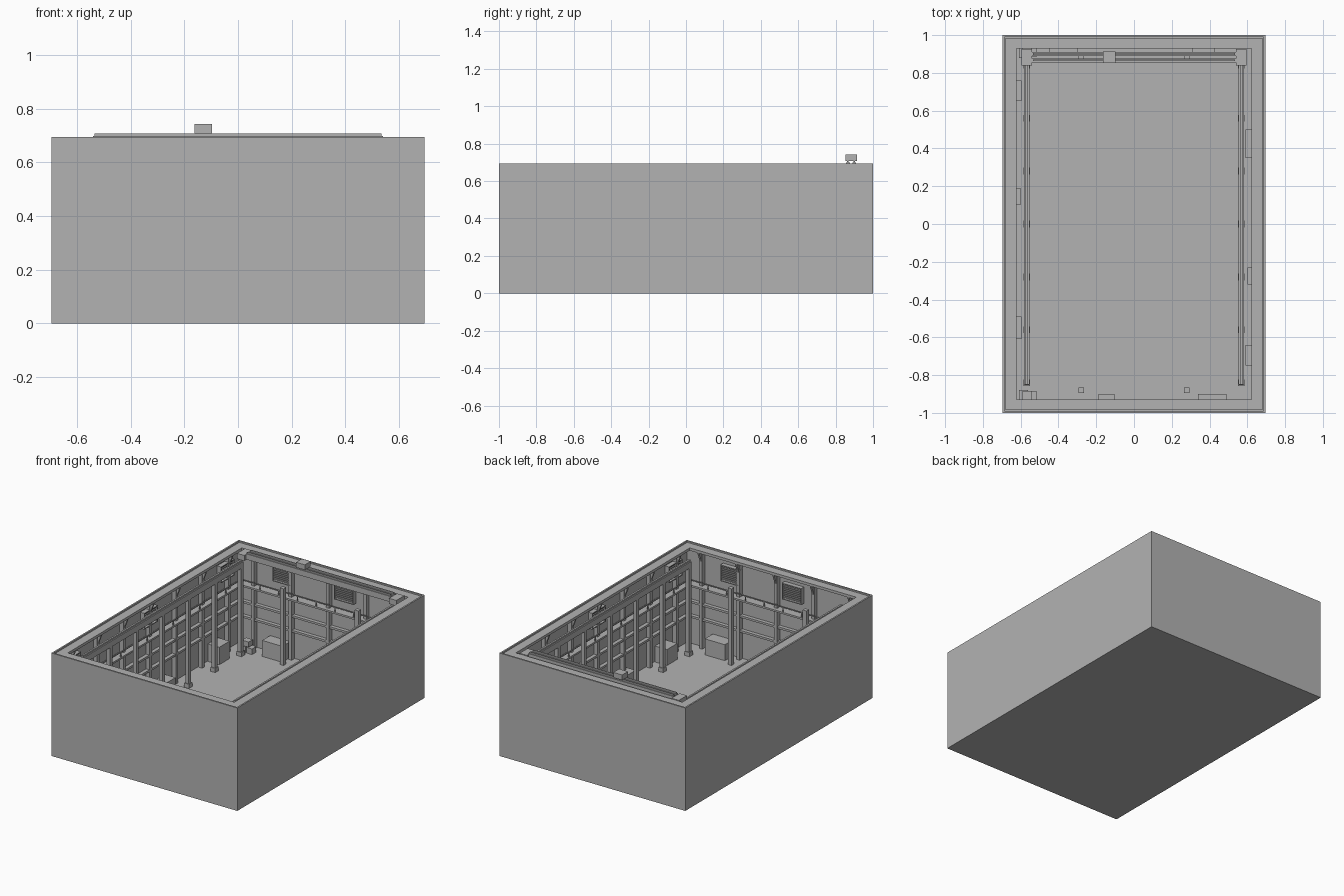
import bpy, bmesh
from mathutils import Matrix, Vector

old = bpy.data.objects.get("Cube")
if old:
    bpy.data.objects.remove(old, do_unlink=True)

grey = bpy.data.materials.new("plain_grey")
grey.use_nodes = True
COLOUR = (0.45, 0.45, 0.45, 1)
grey.diffuse_color = COLOUR
grey.node_tree.nodes["Principled BSDF"].inputs["Base Color"].default_value = COLOUR

HX, HY, TOP, FLOOR = 0.695, 1.0, 0.695, 0.012
WX, WY = 0.68, 0.985      # inner wall faces
LX, LY = 0.622, 0.928     # inner edge of the ledges
BAY = 0.28


def finish(name, bm):
    me = bpy.data.meshes.new(name)
    bmesh.ops.recalc_face_normals(bm, faces=bm.faces)
    bm.to_mesh(me)
    bm.free()
    me.materials.append(grey)
    ob = bpy.data.objects.new(name, me)
    bpy.context.collection.objects.link(ob)
    return ob


def add_box(bm, x0, x1, y0, y1, z0, z1):
    size = Matrix.Diagonal((abs(x1 - x0), abs(y1 - y0), z1 - z0, 1))
    mid = Matrix.Translation(((x0 + x1) / 2, (y0 + y1) / 2, (z0 + z1) / 2))
    return bmesh.ops.create_cube(bm, size=1, matrix=mid @ size)["verts"]


def boxes(name, specs):
    bm = bmesh.new()
    for s in specs:
        add_box(bm, *s)
    return finish(name, bm)


def post(x, y, w, z0, z1):
    return (x - w / 2, x + w / 2, y - w / 2, y + w / 2, z0, z1)


def ring(name, ox, oy, ix, iy, z0, z1):
    sides = [(-ox, ox, s * iy, s * oy, z0, z1) for s in (-1, 1)]
    sides += [(s * ix, s * ox, -iy, iy, z0, z1) for s in (-1, 1)]
    return boxes(name, sides)


def on_wall(side, along, depth):
    """Point at a distance along a wall and a depth into the room."""
    if side in "EW":
        return ((WX - depth) * (1 if side == "E" else -1), along)
    return (along, (WY - depth) * (1 if side == "N" else -1))


def wall_box(side, a0, a1, d0, d1, z0, z1):
    (xa, ya), (xb, yb) = on_wall(side, a0, d0), on_wall(side, a1, d1)
    return (min(xa, xb), max(xa, xb), min(ya, yb), max(ya, yb), z0, z1)


# Outer shell: a block with a deep pocket
bm = bmesh.new()
add_box(bm, -HX, HX, -HY, HY, 0, TOP)
bm.faces.ensure_lookup_table()
lid = max(bm.faces, key=lambda f: f.calc_center_median().z)
bmesh.ops.inset_region(bm, faces=[lid], thickness=0.015)
pocket = bmesh.ops.extrude_face_region(bm, geom=[lid])
bmesh.ops.delete(bm, geom=[lid], context="FACES")
bmesh.ops.translate(bm, vec=(0, 0, FLOOR - TOP),
                    verts=[v for v in pocket["geom"] if isinstance(v, bmesh.types.BMVert)])
finish("hall_shell", bm)

# Ledges and horizontal rails around the walls
ring("top_ledge", WX, WY, LX, LY, 0.67, 0.688)
ring("gallery_deck", WX, WY, LX + 0.003, LY + 0.003, 0.425, 0.437)
ring("gallery_handrail", LX + 0.011, LY + 0.011, LX + 0.004, LY + 0.004, 0.468, 0.474)
for i, z in enumerate((0.2, 0.3)):
    ring("wall_girt_%d" % (i + 1), WX, WY, WX - 0.025, WY - 0.025, z, z + 0.014)

# Wall posts with slanted brackets under the top ledge
spots = [(s, k * BAY) for s in "EW" for k in range(-3, 4)]
spots += [(s, k * BAY) for s in "NS" for k in range(-2, 3)]
boxes("wall_posts", [wall_box(s, a - 0.011, a + 0.011, 0, 0.028, FLOOR, 0.67) for s, a in spots])
bm = bmesh.new()
for side, a in spots:
    tri = []
    for off in (-0.007, 0.007):
        tri.append([bm.verts.new((*on_wall(side, a + off, d), z))
                    for d, z in ((0.028, 0.6), (0.055, 0.67), (0.028, 0.67))])
    bm.faces.new(tri[0])
    bm.faces.new(tri[1][::-1])
    for i in range(3):
        j = (i + 1) % 3
        bm.faces.new((tri[0][i], tri[1][i], tri[1][j], tri[0][j]))
finish("ledge_brackets", bm)

# Gallery rail posts
boxes("gallery_rail_posts", [wall_box(s, a + o - 0.003, a + o + 0.003, 0.047, 0.053, 0.437, 0.47)
                             for s, a in spots for o in (-0.07, 0.07)])

# Louvred windows
windows = [("N", -0.34), ("N", 0.12), ("S", 0.34), ("S", -0.12)]
windows += [(s, a) for s in "EW" for a in (-0.82, 0, 0.82)]
frames, slats = [], []
for side, a in windows:
    for e in (-0.072, 0.066):
        frames.append(wall_box(side, a + e, a + e + 0.006, 0, 0.03, 0.51, 0.62))
    for z in (0.51, 0.614):
        frames.append(wall_box(side, a - 0.066, a + 0.066, 0, 0.03, z, z + 0.006))
    for i in range(8):
        z = 0.52 + i * 0.012
        slats.append(wall_box(side, a - 0.066, a + 0.066, 0, 0.022, z, z + 0.006))
boxes("window_frames", frames)
boxes("window_slats", slats)

# Free-standing columns
runway = [(s * 0.568, k * BAY) for s in (-1, 1) for k in range(-3, 4)]
short = [(sx * BAY, sy * 0.88) for sx in (-1, 1) for sy in (-1, 1)]
boxes("runway_columns", [post(x, y, 0.026, FLOOR, 0.605) for x, y in runway])
boxes("short_columns", [post(x, y, 0.028, FLOOR, 0.53) for x, y in short])
boxes("column_bases", [post(x, y, 0.036, FLOOR, 0.04) for x, y in runway])

# Crane runway
boxes("runway_beams", [(s * 0.568 - 0.014, s * 0.568 + 0.014, -0.85, 0.85, 0.605, 0.645)
                       for s in (-1, 1)])
boxes("runway_rails", [(s * 0.568 - 0.006, s * 0.568 + 0.006, -0.85, 0.85, 0.645, 0.655)
                       for s in (-1, 1)])

# Bridge crane
boxes("crane_end_trucks", [(s * 0.568 - 0.027, s * 0.568 + 0.027, 0.84, 0.926, 0.655, 0.692)
                           for s in (-1, 1)])
boxes("crane_girders", [(-0.541, 0.541, y - 0.01, y + 0.01, 0.66, 0.698) for y in (0.866, 0.9)])
boxes("crane_girder_rails", [(-0.535, 0.535, y - 0.004, y + 0.004, 0.698, 0.708)
                             for y in (0.866, 0.9)])
boxes("crane_trolley", [(-0.163, -0.097, 0.852, 0.914, 0.708, 0.743)])

# Cabinets against the walls
cabinets = [("W", 0.65, 0.76, 0.085, 0.13), ("W", 0.1, 0.19, 0.08, 0.1), ("W", -0.61, -0.49, 0.085, 0.13),
            ("E", 0.35, 0.5, 0.09, 0.12), ("E", -0.32, -0.23, 0.08, 0.1), ("E", -0.75, -0.64, 0.09, 0.12),
            ("N", -0.45, -0.3, 0.085, 0.12), ("N", 0.31, 0.43, 0.08, 0.11),
            ("S", -0.19, -0.1, 0.083, 0.1), ("S", 0.34, 0.49, 0.085, 0.12)]
boxes("wall_cabinets", [wall_box(s, a, b, 0, d, FLOOR, h) for s, a, b, d, h in cabinets])

# Stacked corner crates
boxes("corner_crates", [(x, x + w, s * 0.93, s * y, z0, z1) for s in (-1, 1)
                        for x, w, y, z0, z1 in ((-0.61, 0.05, 0.88, FLOOR, 0.055),
                                                (-0.555, 0.04, 0.885, FLOOR, 0.05),
                                                (-0.59, 0.05, 0.885, 0.055, 0.09))])
